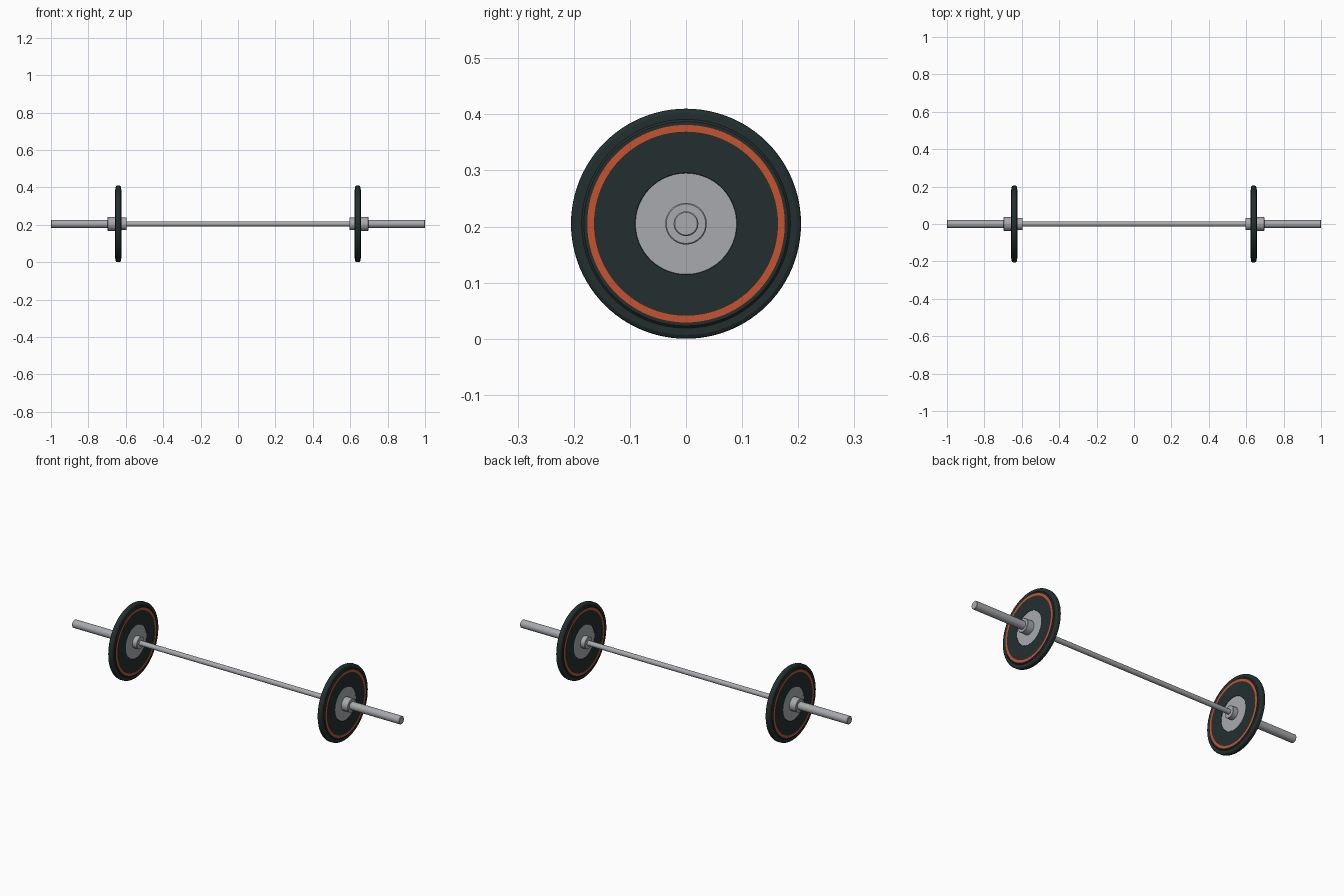
import bpy, bmesh, math

cube = bpy.data.objects.get("Cube")
if cube:
    bpy.data.objects.remove(cube)

AXLE_Z = 0.205
PLATE_X = 0.64


def material(name, rgb):
    m = bpy.data.materials.new(name)
    m.use_nodes = True
    m.diffuse_color = (*rgb, 1)
    m.node_tree.nodes["Principled BSDF"].inputs["Base Color"].default_value = (*rgb, 1)
    return m


STEEL = material("steel grey", (0.39, 0.40, 0.42))
RUBBER = material("dark rubber", (0.017, 0.028, 0.028))
ORANGE = material("orange ring", (0.56, 0.085, 0.028))


def lathe(name, profile, mats, rule=None, steps=64):
    """Spin (x, radius) points round the x axis; rule picks a material from a face's radius."""
    bm = bmesh.new()
    verts = [bm.verts.new((x, 0, r)) for x, r in profile]
    edges = [bm.edges.new(pair) for pair in zip(verts, verts[1:])]
    bmesh.ops.spin(bm, geom=verts + edges, cent=(0, 0, 0), axis=(1, 0, 0),
                   angle=math.tau, steps=steps)
    bmesh.ops.remove_doubles(bm, verts=bm.verts, dist=1e-5)
    bmesh.ops.recalc_face_normals(bm, faces=bm.faces)
    for f in bm.faces:
        if rule:
            radii = [math.hypot(v.co.y, v.co.z) for v in f.verts]
            f.material_index = rule((min(radii) + max(radii)) / 2)
    mesh = bpy.data.meshes.new(name)
    bm.to_mesh(mesh)
    bm.free()
    for m in mats:
        mesh.materials.append(m)
    obj = bpy.data.objects.new(name, mesh)
    bpy.context.collection.objects.link(obj)
    obj.location.z = AXLE_Z
    bpy.ops.object.select_all(action="DESELECT")
    obj.select_set(True)
    bpy.context.view_layer.objects.active = obj
    bpy.ops.object.shade_smooth_by_angle(angle=math.radians(25))
    return obj


def rod(name, x0, x1, radius, chamfer=0.002):
    return lathe(name, [(x0, 0), (x0, radius - chamfer), (x0 + chamfer, radius),
                        (x1 - chamfer, radius), (x1, radius - chamfer), (x1, 0)], [STEEL])


# Half of the plate's section, from the centre out to the rim
half = [(0.017, 0), (0.017, 0.09), (0.018, 0.091), (0.018, 0.164), (0.018, 0.176),
        (0.018, 0.182), (0.014, 0.186), (0.014, 0.198), (0.011, 0.203), (0.007, 0.205)]
section = half + [(-x, r) for x, r in reversed(half)]


def plate_colour(r):
    if r < 0.0902:
        return 1
    return 2 if 0.164 < r < 0.176 else 0


# Central grip bar
rod("grip_bar", -0.61, 0.61, 0.0135)

# Sleeve, inner collar, outer collar and plate at each end
for side, s in (("left", 1), ("right", -1)):
    for part, a, b, radius in (("sleeve", 0.6, 1.0, 0.022),
                               ("inner_collar", 0.595, 0.63, 0.033),
                               ("outer_collar", 0.65, 0.697, 0.037)):
        x0, x1 = sorted((s * a, s * b))
        rod(f"{side}_{part}", x0, x1, radius)
    plate = lathe(f"{side}_plate", section, [RUBBER, STEEL, ORANGE], plate_colour, steps=96)
    plate.location.x = s * PLATE_X
